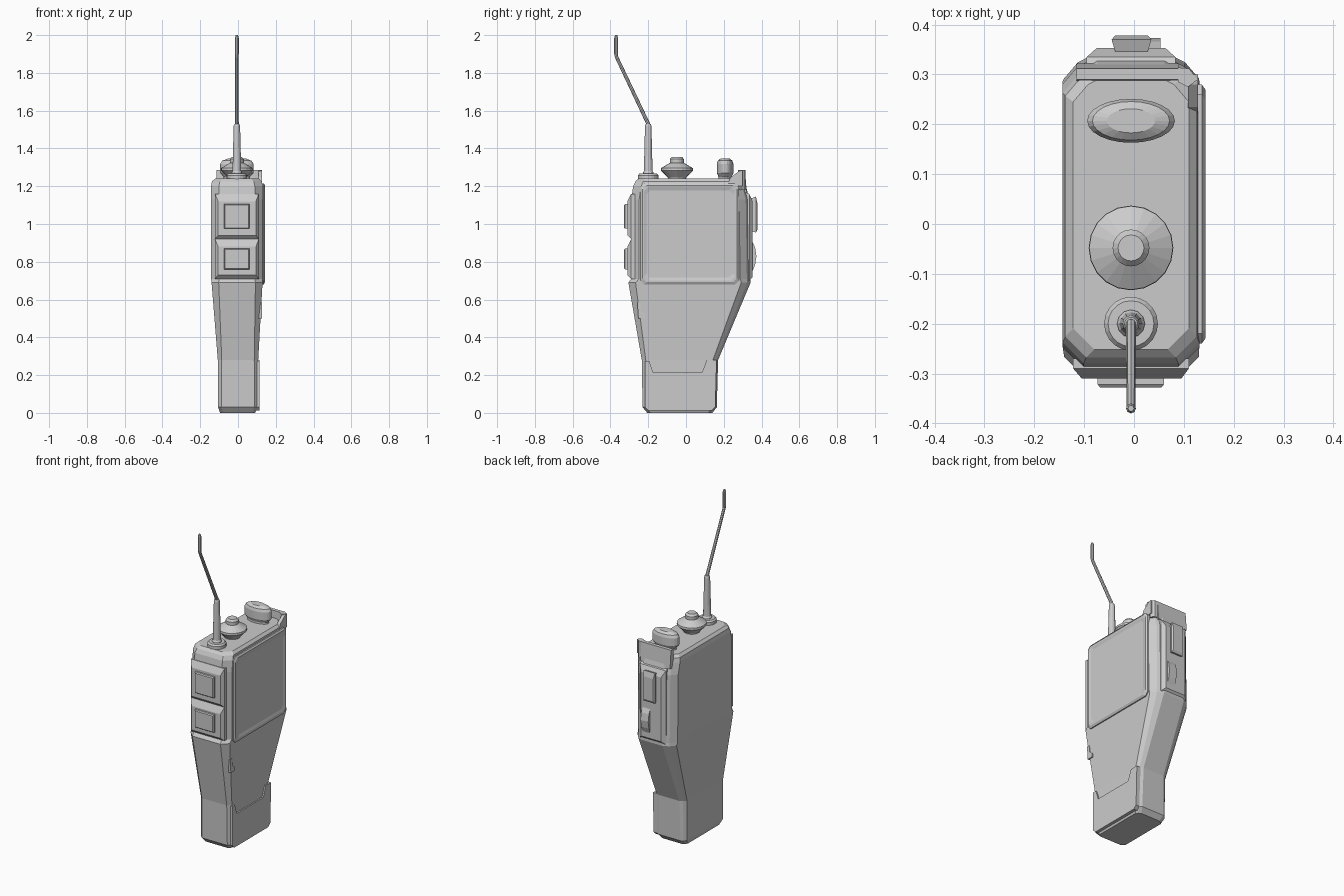
import bpy, bmesh, math
from mathutils import Vector

CX = -0.006


def loft(name, rings, bevel=0.0):
    """Skin equal-sized rings of points and cap both ends."""
    bm = bmesh.new()
    vr = [[bm.verts.new(p) for p in r] for r in rings]
    n = len(vr[0])
    for a, b in zip(vr, vr[1:]):
        for i in range(n):
            j = (i + 1) % n
            bm.faces.new((a[i], a[j], b[j], b[i]))
    bm.faces.new(vr[0][::-1])
    bm.faces.new(vr[-1])
    bmesh.ops.recalc_face_normals(bm, faces=bm.faces)
    me = bpy.data.meshes.new(name)
    bm.to_mesh(me)
    bm.free()
    ob = bpy.data.objects.new(name, me)
    bpy.context.collection.objects.link(ob)
    if bevel:
        m = ob.modifiers.new("bevel", 'BEVEL')
        m.width = bevel
        m.segments = 1
    return ob


def lathe(name, x, y, profile, sides=20, sx=1.0, sy=1.0):
    ang = [2 * math.pi * i / sides for i in range(sides)]
    return loft(name, [[(x + r * sx * math.cos(a), y + r * sy * math.sin(a), z)
                        for a in ang] for r, z in profile])


def prism(name, pts, x0, x1, bevel=0.0):
    """Extrude a (y, z) outline along x."""
    return loft(name, [[(x, y, z) for y, z in pts] for x in (x0, x1)], bevel)


def pad_y(name, layers):
    """Tapered block along y; layers are (y, x0, x1, z0, z1)."""
    return loft(name, [[(a, y, c), (b, y, c), (b, y, d), (a, y, d)]
                       for y, a, b, c, d in layers])


def pad_x(name, layers, c=0.02):
    """Corner-cut block along x; layers are (x, y0, y1, z0, z1)."""
    return loft(name, [[(x, a + c, p), (x, b - c, p), (x, b, p + c), (x, b, q - c),
                        (x, b - c, q), (x, a + c, q), (x, a, q - c), (x, a, p + c)]
                       for x, a, b, p, q in layers])


def section(z, x0, x1, y0, y1, k):
    """Case cross-section: cut front corners, two-step back corners."""
    f, b = 0.042 * k, k
    return [(x0 + f, y0, z), (x1 - f, y0, z), (x1, y0 + f, z),
            (x1, y1 - .055 * b, z), (x1 - .03 * b, y1 - .02 * b, z), (x1 - .07 * b, y1, z),
            (x0 + .07 * b, y1, z), (x0 + .03 * b, y1 - .02 * b, z), (x0, y1 - .055 * b, z),
            (x0, y0 + f, z)]


# Main case: narrow grip flaring to a wide head
loft("case", [section(*s) for s in [
    (0.00, -.095, .090, -.205, .140, .4),
    (0.03, -.105, .104, -.230, .163, .4),
    (0.28, -.107, .107, -.234, .170, .5),
    (0.69, -.140, .130, -.305, .342, .9),
    (0.71, -.143, .131, -.290, .342, 1),
    (1.13, -.143, .131, -.290, .336, 1),
    (1.20, -.143, .131, -.280, .318, 1),
    (1.225, -.138, .126, -.268, .312, 1),
    (1.24, -.122, .110, -.252, .300, 1)]])

# Front button pads and buttons
for i, (z0, z1, b0, b1) in enumerate([(.71, .92, .76, .87), (.92, 1.16, .975, 1.105)], 1):
    pad_y(f"front_pad_{i}", [(-.270, -.122, .110, z0, z1),
                             (-.290, -.122, .110, z0, z1),
                             (-.310, -.105, .095, z0 + .02, z1 - .04)])
    pad_y(f"front_button_{i}", [(-.300, -.073, .060, b0, b1),
                                (-.322, -.073, .060, b0, b1),
                                (-.328, -.068, .055, b0 + .005, b1 - .005)])

# Back raised panel, rocker button and thumb wheel
pad_y("back_panel", [(.315, -.095, .083, .70, 1.17),
                     (.335, -.095, .083, .70, 1.16),
                     (.353, -.075, .063, .72, 1.12)])
pad_y("back_button", [(.330, -.033, .023, .965, 1.13),
                      (.370, -.045, .035, .955, 1.145),
                      (.378, -.038, .028, .97, 1.11)])
prism("thumb_wheel", [(.33, .73), (.352, .75), (.366, .785), (.373, .83),
                      (.366, .875), (.352, .905), (.33, .92)], 0.0, .053)

# Side display plate with bevelled rim
pad_x("display_frame", [(.120, -.240, .280, .680, 1.215),
                        (.136, -.240, .280, .680, 1.215),
                        (.143, -.230, .270, .692, 1.205),
                        (.143, -.222, .262, .702, 1.195),
                        (.138, -.208, .248, .718, 1.178)])

# Battery cover and small latch on the grip
prism("battery_cover", [(-.218, .03), (-.200, .012), (.135, .012), (.155, .03), (.162, .28),
                        (.110, .28), (.085, .215), (-.175, .215), (-.195, .275), (-.218, .275)],
      .085, .115)
prism("side_latch", [(-.252, .50), (-.215, .50), (-.215, .525), (-.235, .54),
                     (-.240, .585), (-.258, .585)], .10, .127)

# Raised lip along the back of the top, wrapping the right corner
prism("top_lip", [(.285, 1.17), (.322, 1.17), (.312, 1.285), (.290, 1.285)], -.115, .09)
prism("top_lip_side", [(.215, 1.20), (.300, 1.20), (.300, 1.285), (.280, 1.28), (.235, 1.245)],
      .108, .128)
loft("top_lip_corner", [[(.088, .285, z), (.088, .314, z), (.110, .312, z),
                         (.128, .290, z), (.108, .275, z)] for z in (1.18, 1.285)])

# Dial in the middle of the top
lathe("dial", CX, -.048, [(.045, 1.23), (.048, 1.245), (.085, 1.283), (.084, 1.296),
                          (.035, 1.325)])
lathe("dial_cap", CX, -.048, [(.030, 1.31), (.037, 1.325), (.037, 1.344), (.026, 1.356)])

# Oval selector knob
lathe("selector_knob", CX, .207, [(.80, 1.23), (.80, 1.25), (1.0, 1.27), (1.0, 1.318),
                                  (.88, 1.335), (.55, 1.346)], 24, .088, .044)

# Antenna: collar, stem and bent whip
lathe("antenna_collar", CX, -.2, [(.054, 1.23), (.054, 1.258), (.046, 1.268)])
lathe("antenna_stem", CX, -.2, [(.028, 1.26), (.028, 1.272), (.023, 1.28),
                                (.017, 1.52), (.013, 1.53)], 12)
path = [((-.2, 1.51), .010), ((-.2, 1.53), .010), ((-.368, 1.885), .009),
        ((-.37, 1.90), .010), ((-.37, 1.985), .010), ((-.37, 2.0), .006)]
rings = []
for i, ((y, z), r) in enumerate(path):
    a = Vector(path[max(i - 1, 0)][0])
    b = Vector(path[min(i + 1, len(path) - 1)][0])
    t = (b - a).normalized()
    rings.append([(CX + r * math.cos(u), y + r * math.sin(u) * t.y, z - r * math.sin(u) * t.x)
                  for u in [2 * math.pi * k / 8 for k in range(8)]])
loft("antenna_whip", rings)
